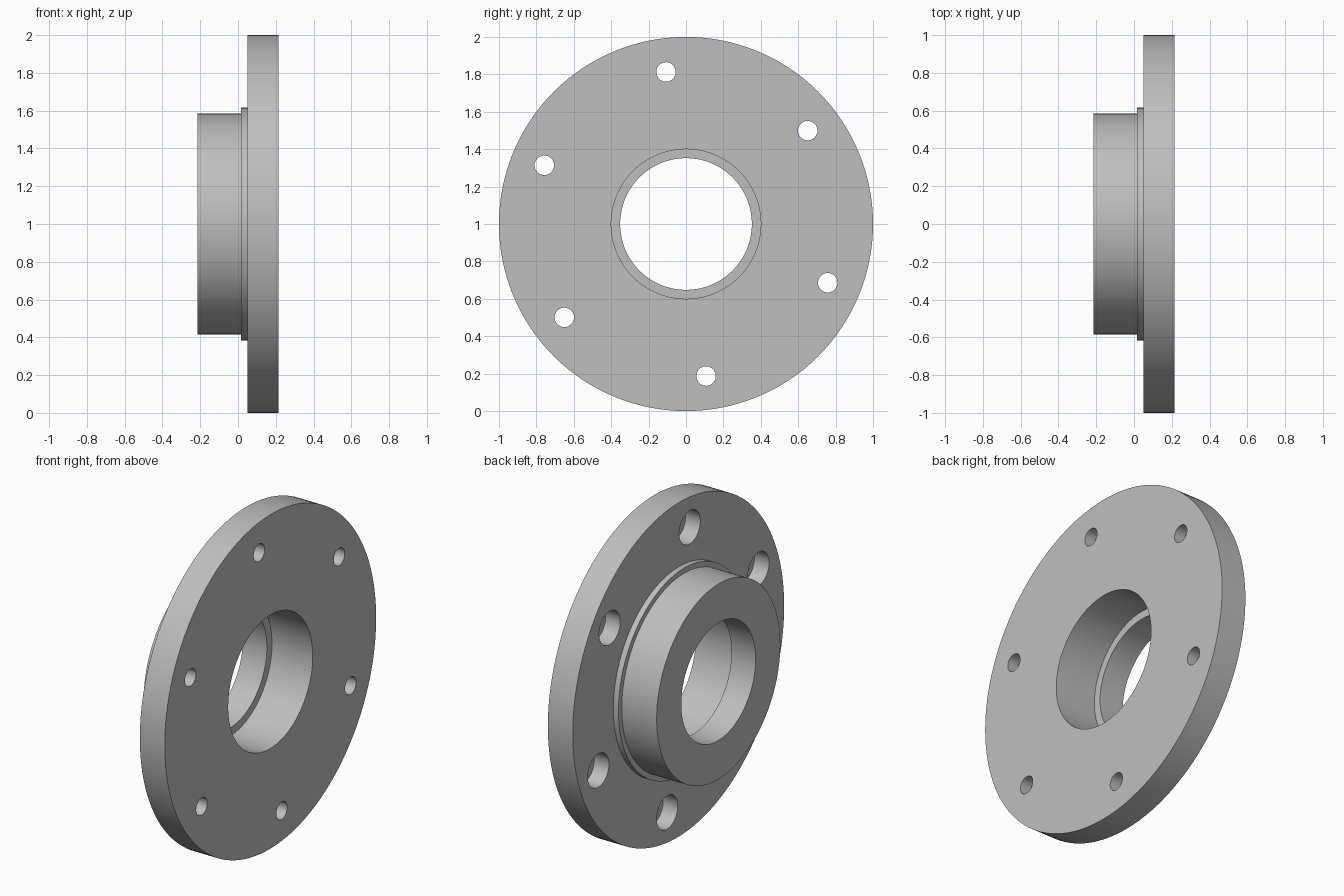
import bpy, bmesh
from math import radians, cos, sin, pi
from mathutils import Matrix, Vector

if "Cube" in bpy.data.objects:
    bpy.data.objects.remove(bpy.data.objects["Cube"], do_unlink=True)

steel = bpy.data.materials.new("plain_grey")
grey = (0.52, 0.52, 0.52, 1)
steel.diffuse_color = grey
steel.use_nodes = True
steel.node_tree.nodes["Principled BSDF"].inputs["Base Color"].default_value = grey


def lathe(name, profile, y=0, z=1, steps=128):
    """Spin a closed (x, radius) profile around an axis parallel to x."""
    bm = bmesh.new()
    rings = []
    for i in range(steps):
        a = 2 * pi * i / steps
        rings.append([bm.verts.new((x, y + r * cos(a), z + r * sin(a))) for x, r in profile])
    n = len(profile)
    for i in range(steps):
        a, b = rings[i], rings[(i + 1) % steps]
        for j in range(n):
            k = (j + 1) % n
            if profile[j][1] + profile[k][1] > 0:
                bm.faces.new((a[j], a[k], b[k], b[j]))
    bmesh.ops.remove_doubles(bm, verts=bm.verts, dist=1e-5)
    bmesh.ops.dissolve_degenerate(bm, edges=bm.edges, dist=1e-6)
    bmesh.ops.recalc_face_normals(bm, faces=bm.faces)
    mesh = bpy.data.meshes.new(name)
    bm.to_mesh(mesh)
    bm.free()
    mesh.materials.append(steel)
    ob = bpy.data.objects.new(name, mesh)
    bpy.context.collection.objects.link(ob)
    return ob


# Flange disc, locating ring and hub with a stepped bore
FRONT, BACK, RING, HUB = 0.215, 0.05, 0.016, -0.215
flange = lathe("flanged_hub", [
    (FRONT, 0.40), (FRONT, 1.0), (BACK, 1.0), (BACK, 0.616), (RING, 0.616),
    (RING, 0.585), (HUB, 0.585), (HUB, 0.352), (-0.055, 0.352), (-0.055, 0.40)])

# Six counterbored bolt holes
bpy.context.view_layer.objects.active = flange
flange.select_set(True)
for i in range(6):
    a = radians(37.5 + 60 * i)
    cutter = lathe("bolt_hole_cutter", [
        (0.3, 0), (0.3, 0.052), (0.147, 0.052), (0.147, 0.10), (0.0, 0.10), (0.0, 0)],
        0.82 * cos(a), 1 + 0.82 * sin(a), 48)
    cutter.hide_render = True
    cut = flange.modifiers.new("bolt_hole", "BOOLEAN")
    cut.operation = "DIFFERENCE"
    cut.solver = "EXACT"
    cut.object = cutter
    bpy.ops.object.modifier_apply(modifier=cut.name)
    bpy.data.objects.remove(cutter, do_unlink=True)

# Smooth round walls, sharp rims
bpy.ops.object.shade_smooth_by_angle(angle=radians(30))
